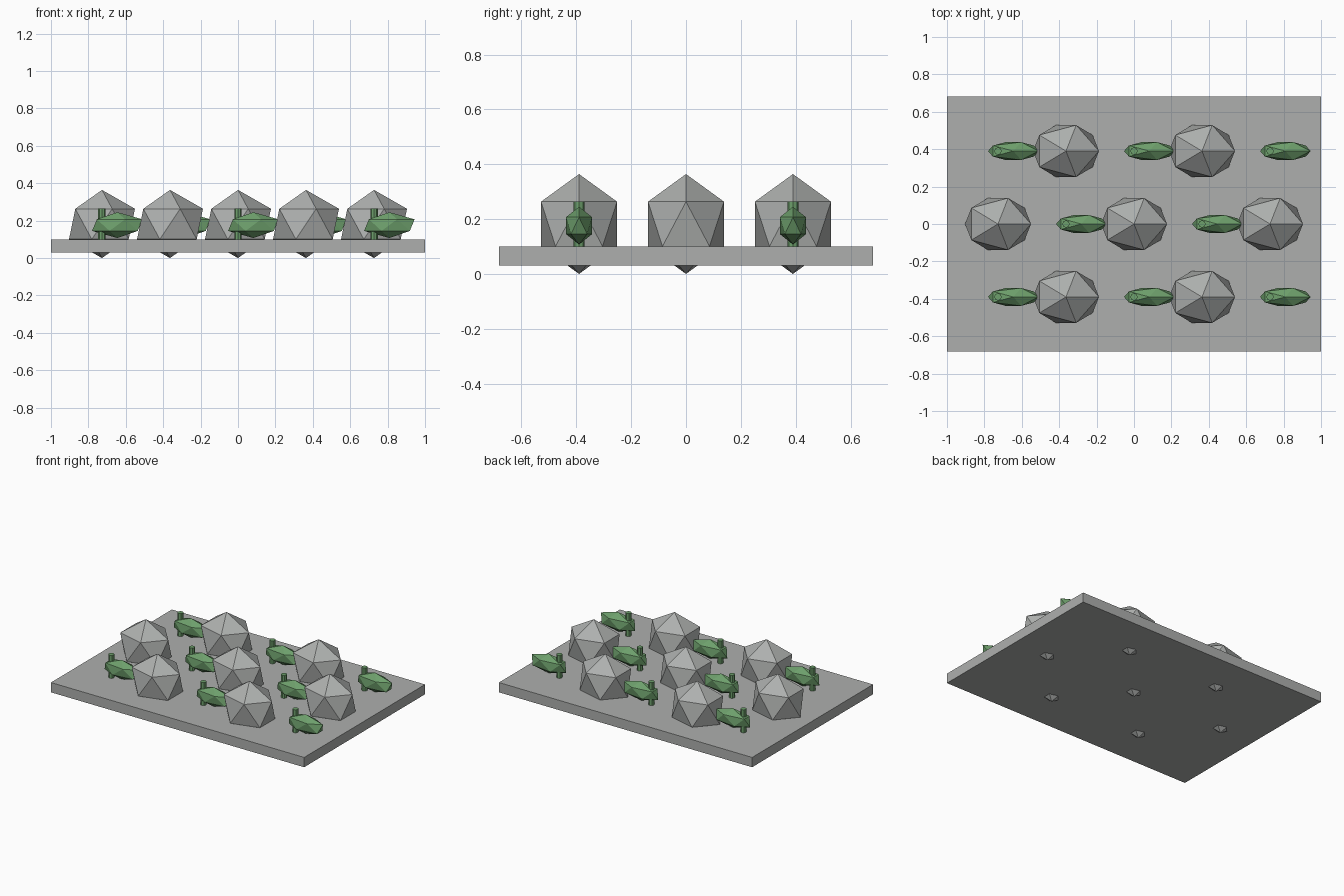
import bpy

if "Cube" in bpy.data.objects:
    bpy.data.objects.remove(bpy.data.objects["Cube"])

GROUND = 0.1


def material(name, rgb):
    mat = bpy.data.materials.new(name)
    mat.diffuse_color = (*rgb, 1)
    mat.use_nodes = True
    mat.node_tree.nodes["Principled BSDF"].inputs["Base Color"].default_value = mat.diffuse_color
    return mat


green = material("leaf_green", (0.155, 0.35, 0.15))
stone = material("stone_grey", (0.42, 0.435, 0.425))
soil = material("slab_grey", (0.42, 0.43, 0.42))


def ico(name, loc, radii, mat):
    bpy.ops.mesh.primitive_ico_sphere_add(subdivisions=1, radius=1, location=loc)
    ob = bpy.context.object
    ob.name = name
    ob.scale = radii
    ob.data.materials.append(mat)


def rock(x, y):
    ico("rock", (x, y, 0.182), (0.197, 0.163, 0.182), stone)


def plant(x, y):
    # upright stem with one leaf pointing to +x
    bpy.ops.mesh.primitive_cylinder_add(vertices=8, radius=0.02, depth=0.164,
                                        location=(x, y, GROUND + 0.082))
    stem = bpy.context.object
    stem.name = "plant_stem"
    stem.data.materials.append(green)
    ico("plant_leaf", (x + 0.082, y, 0.176), (0.151, 0.056, 0.069), green)


# ground slab
bpy.ops.mesh.primitive_cube_add(size=1, location=(0, 0, 0.065))
slab = bpy.context.object
slab.name = "ground_slab"
slab.scale = (2, 1.364, 0.07)
slab.data.materials.append(soil)

# rocks and plants alternate like a chequerboard
for row in (-1, 0, 1):
    for col in range(-2, 3):
        place = rock if (row + col) % 2 == 0 else plant
        place(col * 0.3636, row * 0.39)
